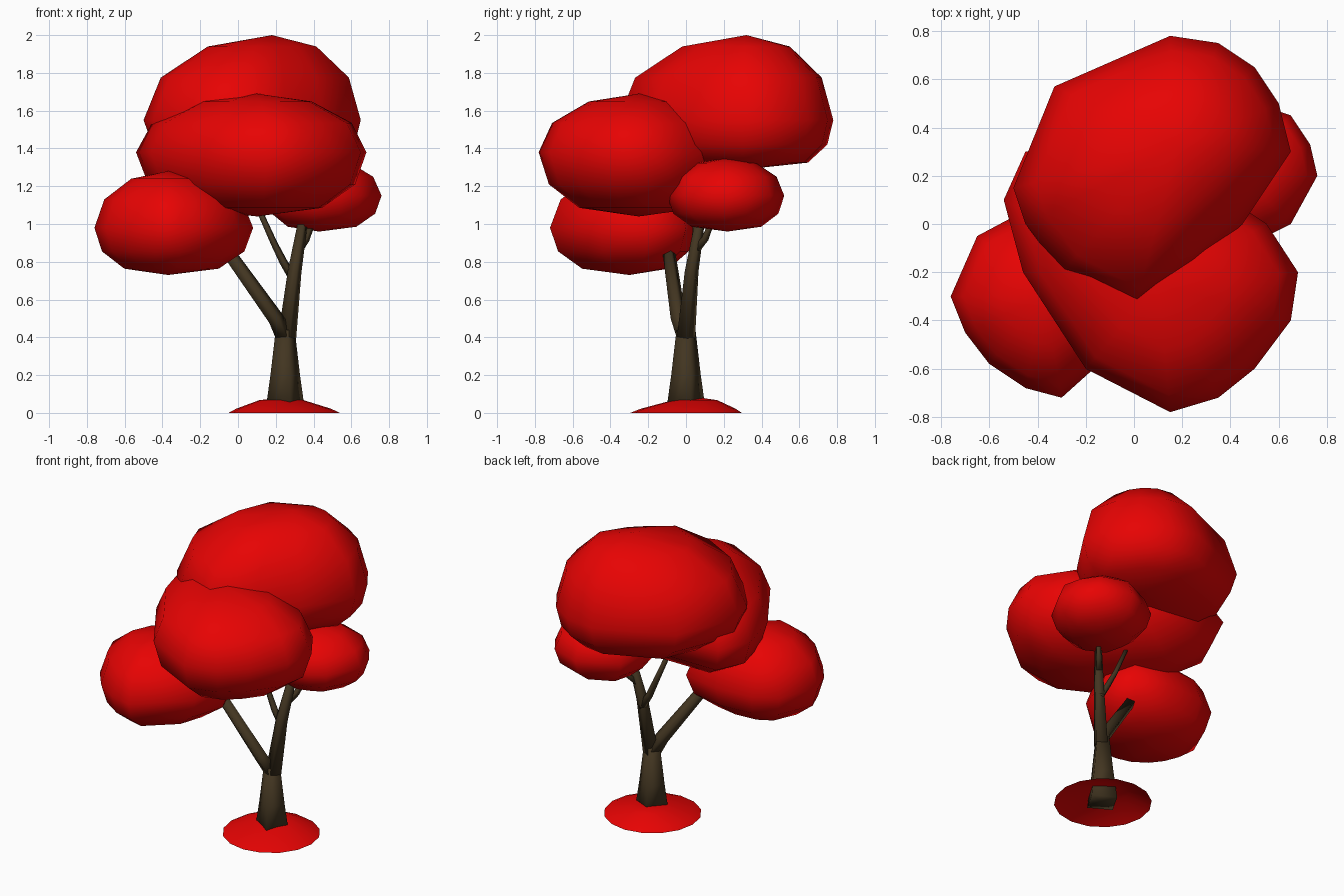
import bpy
import bmesh
from math import cos, sin, pi, tau
from mathutils import Vector

cube = bpy.data.objects.get("Cube")
if cube:
    bpy.data.objects.remove(cube, do_unlink=True)


def make_material(name, color):
    material = bpy.data.materials.new(name)
    material.use_nodes = True
    material.diffuse_color = (*color, 1)
    for node in material.node_tree.nodes:
        if node.type == "BSDF_PRINCIPLED":
            node.inputs["Base Color"].default_value = (*color, 1)
            node.inputs["Roughness"].default_value = 0.8
    return material


leaf_red = make_material("leaf red", (0.8, 0.001, 0.001))
bark_brown = make_material("bark brown", (0.055, 0.036, 0.015))


def loft(name, rings, material, start_tip=None, end_tip=None):
    """Skin a stack of equal rings and close each end that has a tip point."""
    bm = bmesh.new()
    loops = [[bm.verts.new(point) for point in ring] for ring in rings]
    count = len(loops[0])
    for lower, upper in zip(loops, loops[1:]):
        for i in range(count):
            j = (i + 1) % count
            bm.faces.new((lower[i], lower[j], upper[j], upper[i]))
    for tip, loop in ((start_tip, loops[0]), (end_tip, loops[-1])):
        if tip is not None:
            apex = bm.verts.new(tip)
            for i in range(count):
                bm.faces.new((loop[i], loop[(i + 1) % count], apex))
    bmesh.ops.recalc_face_normals(bm, faces=bm.faces)
    mesh = bpy.data.meshes.new(name)
    bm.to_mesh(mesh)
    bm.free()
    mesh.materials.append(material)
    mesh.shade_smooth()
    obj = bpy.data.objects.new(name, mesh)
    bpy.context.collection.objects.link(obj)


def leaf_clump(name, outline, core, bottom, middle, top, fullness=0.75):
    """Round a plan outline off towards its core, with a fuller underside."""
    core = Vector(core)
    rings = []
    for step in range(-2, 3):
        angle = step * pi / 6
        spread = cos(angle) if step > 0 else cos(angle) ** fullness
        reach = top - middle if step > 0 else middle - bottom
        height = middle + reach * sin(angle)
        plan = [core.lerp(Vector(corner), spread) for corner in outline]
        rings.append([(*point, height) for point in plan])
    loft(name, rings, leaf_red, (*core, bottom), (*core, top))


def limb(name, path, thick, thin):
    """Square limb along a path, tapering evenly from thick to thin."""
    path = [Vector(point) for point in path]
    last = len(path) - 1
    rings = []
    for i, point in enumerate(path):
        along = path[min(i + 1, last)] - path[max(i - 1, 0)]
        lean = Vector((0, 0, 1)).rotation_difference(along)
        radius = thick + (thin - thick) * i / last
        corners = [tau * k / 4 + pi / 12 for k in range(4)]
        rings.append([point + lean @ Vector((cos(a), sin(a), 0)) * radius for a in corners])
    loft(name, rings, bark_brown, path[0], path[-1])


# Leaf clumps
leaf_clump(
    "top_leaf_clump",
    [(0.65, 0.3), (0.6, 0.5), (0.5, 0.65), (0.35, 0.75), (0.15, 0.78), (-0.33, 0.57),
     (-0.5, 0.15), (-0.45, 0), (-0.3, -0.2), (0, -0.36), (0.25, -0.18), (0.45, 0)],
    core=(0.18, 0.32), bottom=1.29, middle=1.55, top=2, fullness=0.5)

leaf_clump(
    "front_leaf_clump",
    [(0.68, -0.2), (0.65, -0.4), (0.5, -0.6), (0.35, -0.72), (0.15, -0.78), (-0.2, -0.6),
     (-0.46, -0.2), (-0.54, 0.1), (-0.45, 0.3), (0.1, 0.3), (0.55, 0)],
    core=(0.1, -0.25), bottom=1.04, middle=1.38, top=1.69)

leaf_clump(
    "low_leaf_clump",
    [(-0.76, -0.3), (-0.7, -0.45), (-0.6, -0.58), (-0.45, -0.68), (-0.3, -0.72),
     (0, -0.45), (0.08, -0.2), (0, 0), (-0.25, 0.05), (-0.5, 0.03), (-0.65, -0.05)],
    core=(-0.37, -0.3), bottom=0.73, middle=0.98, top=1.28)

leaf_clump(
    "small_leaf_clump",
    [(0.76, 0.2), (0.73, 0.33), (0.65, 0.45), (0.45, 0.52), (0.2, 0.4), (0.15, 0.2),
     (0.2, 0), (0.4, -0.1), (0.55, -0.05), (0.65, 0)],
    core=(0.43, 0.22), bottom=0.96, middle=1.15, top=1.35)

# Trunk, main branches and twigs
limb("trunk", [(0.25, 0, 0), (0.25, 0, 0.2), (0.25, 0, 0.44)], 0.11, 0.052)
limb("low_branch", [(0.25, 0, 0.4), (0.2, -0.04, 0.5), (-0.05, -0.09, 0.85)], 0.05, 0.035)
limb("tall_branch", [(0.26, 0, 0.4), (0.3, 0.03, 0.75), (0.35, 0.08, 1.05)], 0.05, 0.025)
limb("inner_twig", [(0.3, 0.04, 0.7), (0.24, 0.04, 0.8), (0.19, 0.05, 0.9), (0.1, 0.05, 1.1)],
     0.025, 0.015)
limb("outer_twig", [(0.31, 0.04, 0.85), (0.36, 0.1, 0.92), (0.4, 0.14, 1.02)], 0.025, 0.015)

# Mound of fallen leaves, open underneath, with its crest behind the trunk
middle, crest = Vector((0.245, 0, 0)), Vector((0.22, 0.08, 0.08))
radius, sides = 0.295, 16
rings = []
for share in (1, 0.85, 0.4):
    centre = crest.lerp(middle, share)
    centre.z = crest.z * (1 - share ** 2)
    rings.append([centre + Vector((cos(tau * k / sides), sin(tau * k / sides), 0)) * radius * share
                  for k in range(sides)])
loft("fallen_leaves", rings, leaf_red, end_tip=crest)
